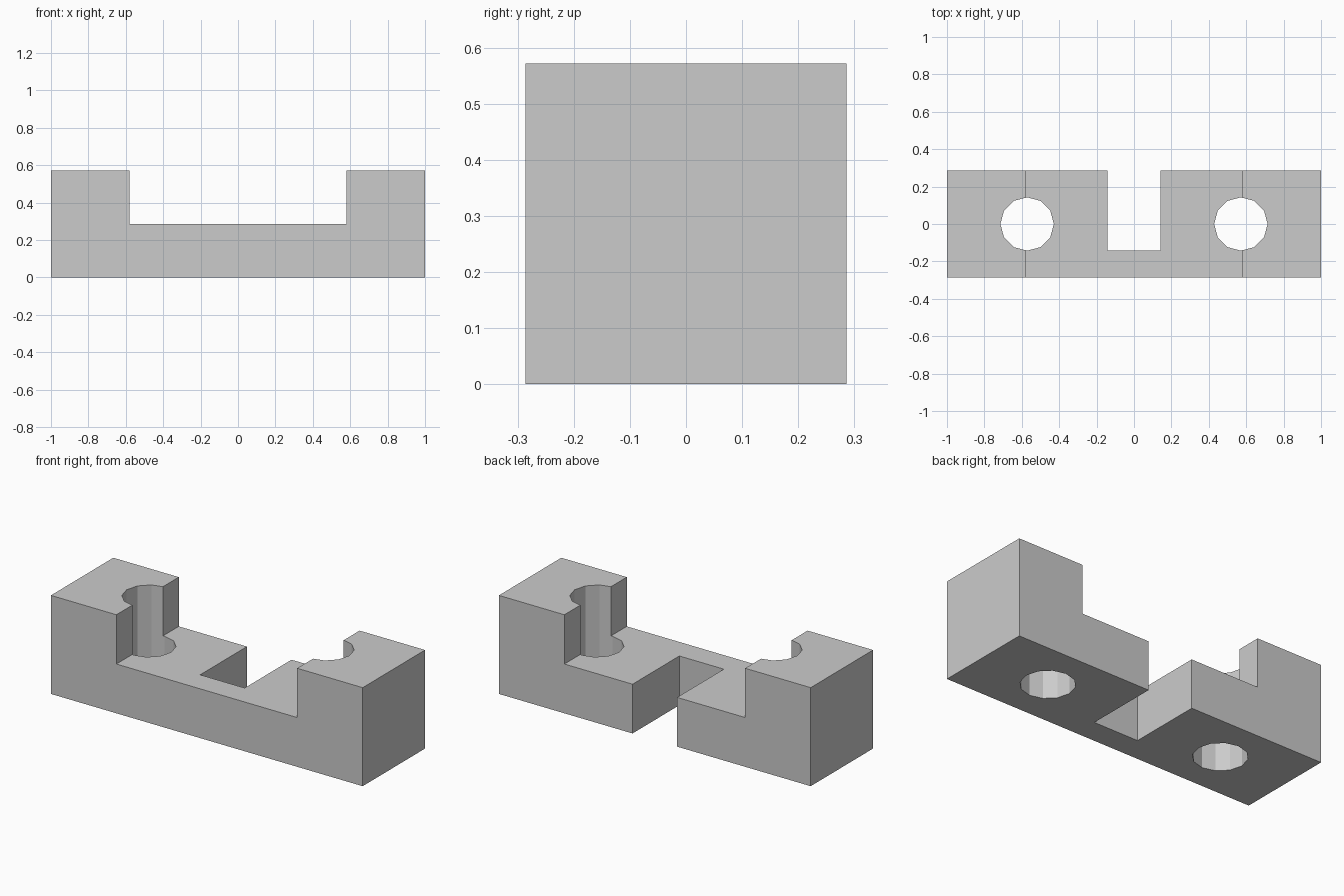
import bpy
import bmesh

if "Cube" in bpy.data.objects:
    bpy.data.objects.remove(bpy.data.objects["Cube"])

U = 1 / 7          # base module
STEP_X = 0.58      # inner face of the raised ends

# Stepped body: front profile extruded along y
profile = [(-1, 0), (1, 0), (1, 4 * U), (STEP_X, 4 * U), (STEP_X, 2 * U),
           (-STEP_X, 2 * U), (-STEP_X, 4 * U), (-1, 4 * U)]
bm = bmesh.new()
face = bm.faces.new([bm.verts.new((x, -2 * U, z)) for x, z in profile])
side = bmesh.ops.extrude_face_region(bm, geom=[face])["geom"]
bmesh.ops.translate(bm, vec=(0, 4 * U, 0),
                    verts=[g for g in side if isinstance(g, bmesh.types.BMVert)])
bmesh.ops.recalc_face_normals(bm, faces=bm.faces)
mesh = bpy.data.meshes.new("bracket_body")
bm.to_mesh(mesh)
bm.free()
body = bpy.data.objects.new("bracket_body", mesh)
bpy.context.collection.objects.link(body)


def cut(cutter, name):
    cutter.name = name
    cutter.hide_render = True
    cutter.display_type = 'WIRE'
    mod = body.modifiers.new(name, 'BOOLEAN')
    mod.operation = 'DIFFERENCE'
    mod.solver = 'EXACT'
    mod.object = cutter


# Twelve-sided bolt holes
for sign, label in ((-1, "left"), (1, "right")):
    bpy.ops.mesh.primitive_cylinder_add(vertices=12, radius=U, depth=1,
                                        location=(sign * 4 * U, 0, 0.3))
    cut(bpy.context.object, label + "_hole_cutter")

# Slot open to the back
bpy.ops.mesh.primitive_cube_add(size=1, location=(0, -U + 0.5, 0.3))
bpy.context.object.scale = (2 * U, 1, 1)
cut(bpy.context.object, "slot_cutter")

# Apply the cuts and remove the cutters
bpy.context.view_layer.objects.active = body
for mod in list(body.modifiers):
    cutter = mod.object
    bpy.ops.object.modifier_apply(modifier=mod.name)
    bpy.data.objects.remove(cutter)
